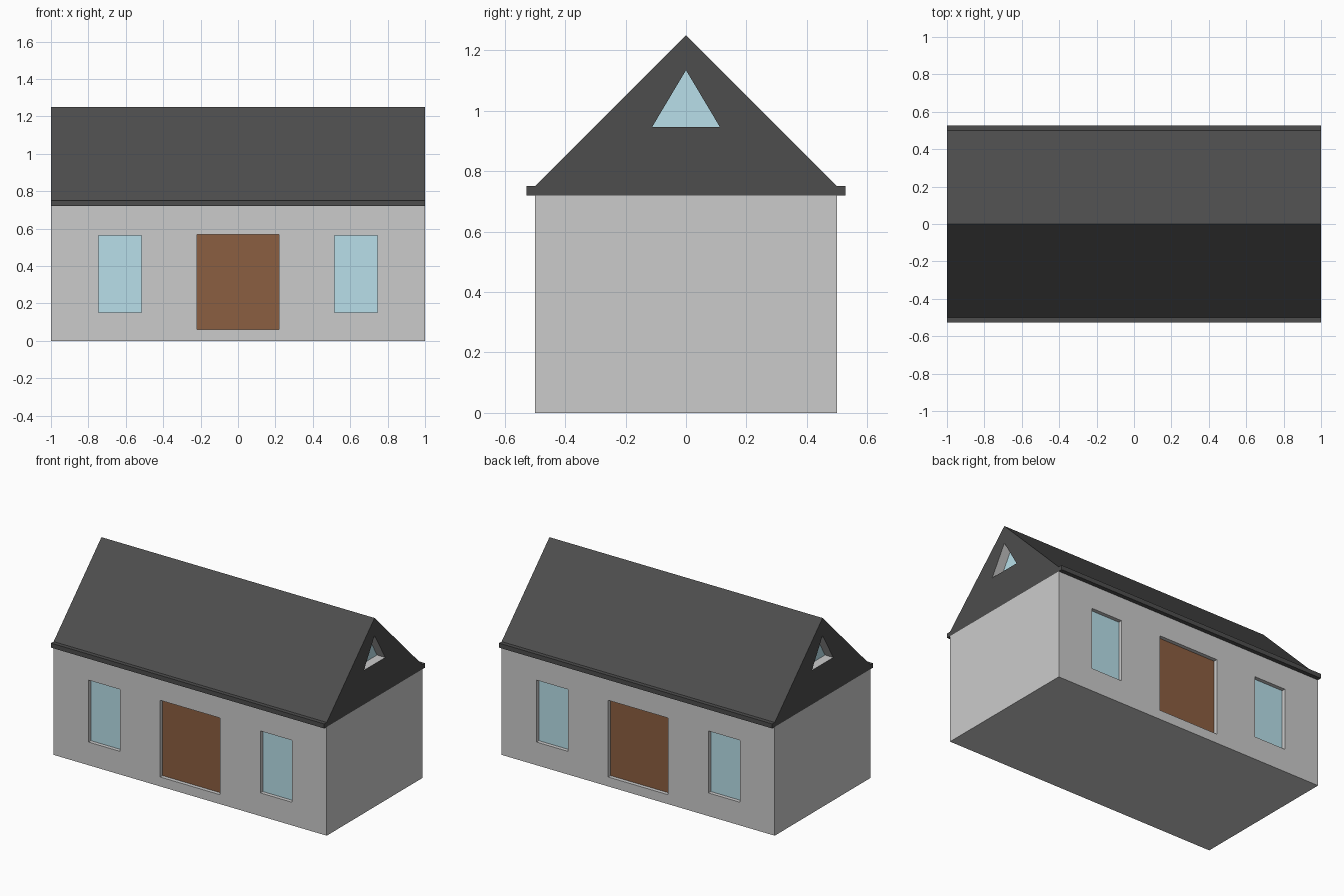
import bpy, bmesh

if "Cube" in bpy.data.objects:
    bpy.data.objects.remove(bpy.data.objects["Cube"])


def material(name, rgb):
    m = bpy.data.materials.new(name)
    m.diffuse_color = (*rgb, 1)
    m.use_nodes = True
    m.node_tree.nodes["Principled BSDF"].inputs["Base Color"].default_value = m.diffuse_color
    return m


ROOF = material("dark_roof", (0.075, 0.075, 0.075))
GLASS = material("pale_glass", (0.48, 0.74, 0.82))
WOOD = material("brown_wood", (0.26, 0.112, 0.053))
WALL = material("grey_wall", (0.8, 0.8, 0.8))


def prism(name, profile, axis, a, b, mat=None):
    """Extrude a (horizontal, z) profile along the x or y axis from a to b."""
    def place(u, z, d):
        return (d, u, z) if axis == "x" else (u, d, z)
    bm = bmesh.new()
    face = bm.faces.new([bm.verts.new(place(u, z, a)) for u, z in profile])
    ext = bmesh.ops.extrude_face_region(bm, geom=[face])
    verts = [v for v in ext["geom"] if isinstance(v, bmesh.types.BMVert)]
    bmesh.ops.translate(bm, verts=verts, vec=place(0, 0, b - a))
    bmesh.ops.recalc_face_normals(bm, faces=bm.faces)
    me = bpy.data.meshes.new(name)
    bm.to_mesh(me)
    bm.free()
    ob = bpy.data.objects.new(name, me)
    bpy.context.collection.objects.link(ob)
    if mat:
        me.materials.append(mat)
    return ob


def rect(u0, u1, z0, z1):
    return [(u0, z0), (u1, z0), (u1, z1), (u0, z1)]


def cut(target, cutter):
    mod = target.modifiers.new("recess", "BOOLEAN")
    mod.operation, mod.solver, mod.object = "DIFFERENCE", "EXACT", cutter
    bpy.context.view_layer.objects.active = target
    bpy.ops.object.modifier_apply(modifier=mod.name)
    bpy.data.objects.remove(cutter)


def fit_panel(host, name, profile, axis, side, face, reveal, mat):
    """Cut an opening in the host and set a panel back inside it."""
    back = reveal + 0.025
    cut(host, prism("cutter", profile, axis, side * (face + 0.1), side * (face - back)))
    prism(name, profile, axis, side * (face - reveal), side * (face - back), mat)


# Main body and gabled roof with small eave strips
walls = prism("walls", rect(-0.5, 0.5, 0, 0.72), "x", -1, 1, WALL)
roof = prism("roof", [(-0.527, 0.72), (0.527, 0.72), (0.527, 0.75), (0.5, 0.75),
                      (0, 1.25), (-0.5, 0.75), (-0.527, 0.75)], "x", -1, 1, ROOF)

# Doors and windows on both long walls, triangular windows in both gables
for side, front, end in ((-1, "front", "left"), (1, "back", "right")):
    fit_panel(walls, front + "_door", rect(-0.22, 0.22, 0.062, 0.57), "y", side, 0.5, 0.025, WOOD)
    for s, label in ((-1, "left"), (1, "right")):
        u0, u1 = sorted((s * 0.515, s * 0.745))
        fit_panel(walls, f"{front}_{label}_window", rect(u0, u1, 0.153, 0.563),
                  "y", side, 0.5, 0.025, GLASS)
    fit_panel(roof, end + "_gable_window", [(-0.112, 0.946), (0.112, 0.946), (0, 1.134)],
              "x", side, 1.0, 0.06, GLASS)

# Light grey reveals inside the gable openings
roof.data.materials.append(WALL)
for p in roof.data.polygons:
    if 0.5 < abs(p.center.x) < 0.995:
        p.material_index = len(roof.data.materials) - 1
